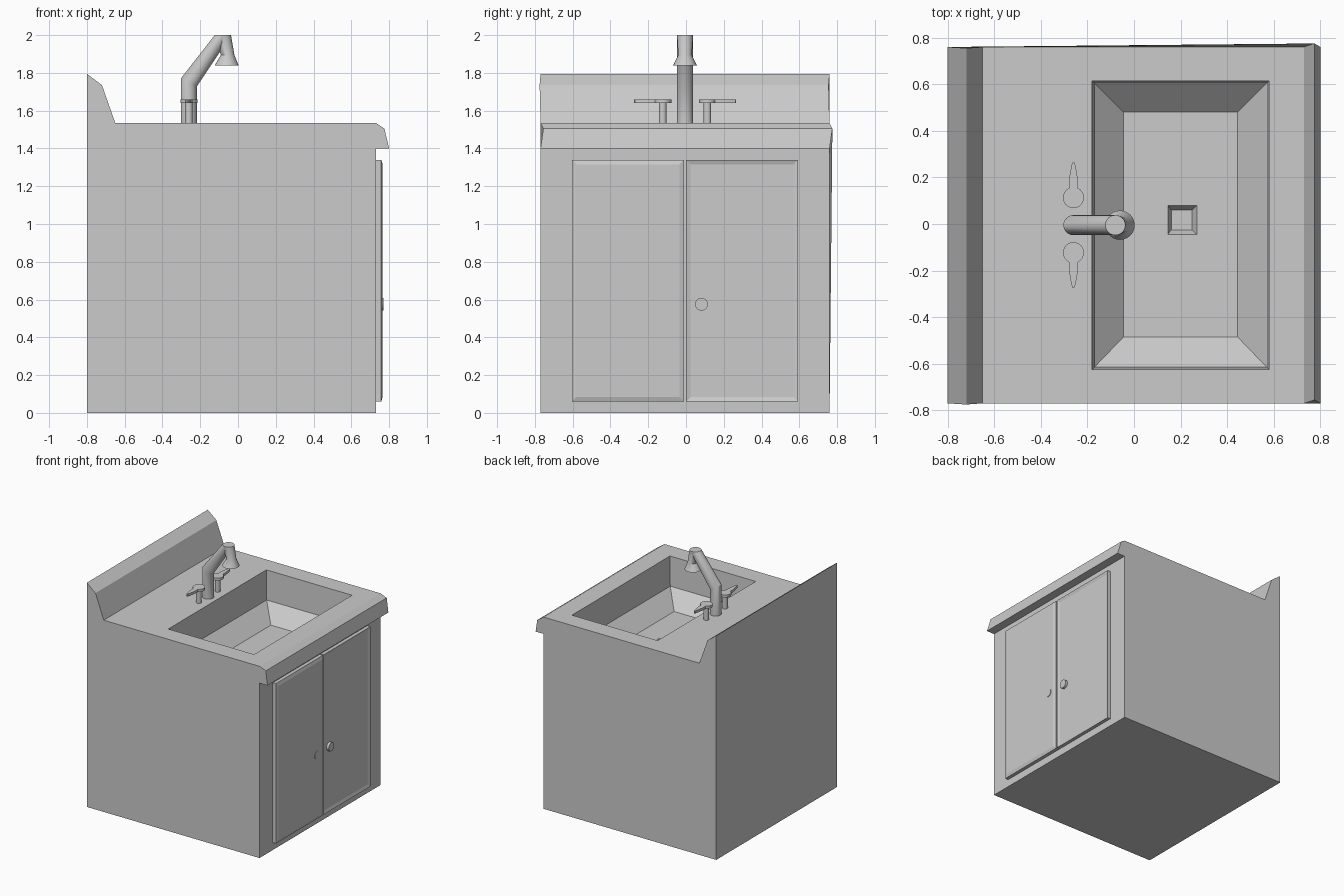
import bpy, bmesh
from math import sin, cos, pi, radians
from mathutils import Vector

if "Cube" in bpy.data.objects:
    bpy.data.objects.remove(bpy.data.objects["Cube"])

GREY = (0.6, 0.6, 0.6, 1)
grey = bpy.data.materials.new("plain grey")
grey.diffuse_color = GREY
grey.use_nodes = True
grey.node_tree.nodes["Principled BSDF"].inputs["Base Color"].default_value = GREY

MID = -0.005  # centre line of the unit in y


def finish(bm, name, smooth=False):
    bmesh.ops.recalc_face_normals(bm, faces=bm.faces)
    mesh = bpy.data.meshes.new(name)
    bm.to_mesh(mesh)
    bm.free()
    mesh.materials.append(grey)
    ob = bpy.data.objects.new(name, mesh)
    bpy.context.collection.objects.link(ob)
    if smooth:
        bpy.ops.object.select_all(action='DESELECT')
        ob.select_set(True)
        bpy.context.view_layer.objects.active = ob
        bpy.ops.object.shade_smooth_by_angle(angle=radians(35))
    return ob


def loft(name, rings, smooth=True):
    """Skin a list of equal-length point rings and cap both ends."""
    bm = bmesh.new()
    loops = [[bm.verts.new(p) for p in ring] for ring in rings]
    n = len(loops[0])
    for a, b in zip(loops, loops[1:]):
        for i in range(n):
            j = (i + 1) % n
            bm.faces.new((a[i], a[j], b[j], b[i]))
    bm.faces.new(loops[0])
    bm.faces.new(loops[-1])
    return finish(bm, name, smooth)


def ring(x, z, r, y=MID, tilt=0.0, n=24):
    """Level circle; tilt lifts the -x side for a mitred joint."""
    return [(x + r * cos(2 * pi * i / n), y + r * sin(2 * pi * i / n),
             z - tilt * cos(2 * pi * i / n)) for i in range(n)]


# Cabinet with splashback and front lip: side profile (x, z, y shift)
profile = [(-0.80, 0, 0), (0.73, 0, 0), (0.73, 1.40, 0), (0.80, 1.40, 0),
           (0.775, 1.505, 0.015), (0.73, 1.535, 0), (-0.65, 1.535, 0),
           (-0.72, 1.735, -0.005), (-0.80, 1.795, 0)]
bm = bmesh.new()
near, far = [[bm.verts.new((x, y + dy, z)) for x, z, dy in profile]
             for y in (-0.77, 0.76)]
bm.faces.new(near)
bm.faces.new(far)
for i in range(len(profile)):
    j = (i + 1) % len(profile)
    face = bm.faces.new((near[i], near[j], far[j], far[i]))
    if profile[i][1] == profile[j][1] == 1.535:
        counter = face

# Basin and drain sunk into the counter, ring by ring: x0, x1, y0, y1, z
sink_rings = [(-0.18, 0.58, -0.625, 0.615, 1.535),
              (-0.17, 0.57, -0.615, 0.605, 1.30),
              (-0.045, 0.445, -0.485, 0.48, 1.18),
              (0.145, 0.27, -0.045, 0.08, 1.18),
              (0.16, 0.25, -0.025, 0.06, 1.14)]
bm.normal_update()
for x0, x1, y0, y1, z in sink_rings:
    bmesh.ops.inset_individual(bm, faces=[counter], thickness=0.01)
    c = counter.calc_center_median()
    for v in counter.verts:
        v.co = Vector((x0 if v.co.x < c.x else x1, y0 if v.co.y < c.y else y1, z))
    counter.normal_update()
finish(bm, "cabinet_and_basin")

# Swan neck tap: upright pipe, sloping arm, flared spout
loft("tap_pipe", [ring(-0.26, 1.535, 0.043), ring(-0.26, 1.75, 0.043, tilt=0.02),
                  ring(-0.08, 2.0, 0.043)])
loft("tap_spout", [ring(-0.08, 2.0, 0.043), ring(-0.055, 1.895, 0.036),
                   ring(-0.06, 1.84, 0.063)])

# Doors, knobs and tap levers, mirrored about the centre line
for side, label in ((-1, "right"), (1, "left")):
    # Door with a shallow sunken panel
    bm = bmesh.new()
    bmesh.ops.create_cube(bm, size=1)
    for v in bm.verts:
        v.co = Vector((0.743 + v.co.x * 0.03, MID + side * (0.302 + v.co.y * 0.594),
                       0.70 + v.co.z * 1.28))
    bmesh.ops.recalc_face_normals(bm, faces=bm.faces)
    front = max(bm.faces, key=lambda f: f.calc_center_median().x)
    bmesh.ops.inset_individual(bm, faces=[front], thickness=0.035, depth=-0.008)
    finish(bm, label + "_door")

    # Round knob
    disc = [(MID + side * 0.087 + y, 0.575 + x) for x, y, _ in ring(0, 0, 0.034, 0)]
    loft(label + "_knob", [[(x, y, z) for y, z in disc] for x in (0.74, 0.77)])

    # Lever: stem and flat round plate with a tapering tail
    yc = MID + side * 0.118
    loft(label + "_lever_stem", [ring(-0.26, z, 0.02, yc) for z in (1.535, 1.645)])
    arc = [radians(115 + 310 * i / 20) for i in range(21)]
    plate = [(0.045 * cos(a), 0.045 * sin(a)) for a in arc]
    tail = [(0.020, 0.07), (0.013, 0.115), (0.006, 0.148)]
    plate += tail + [(0, 0.153)] + [(-x, y) for x, y in reversed(tail)]
    loft(label + "_lever_plate", [[(-0.26 + x, yc + side * y, z) for x, y in plate]
                                  for z in (1.64, 1.66)])
